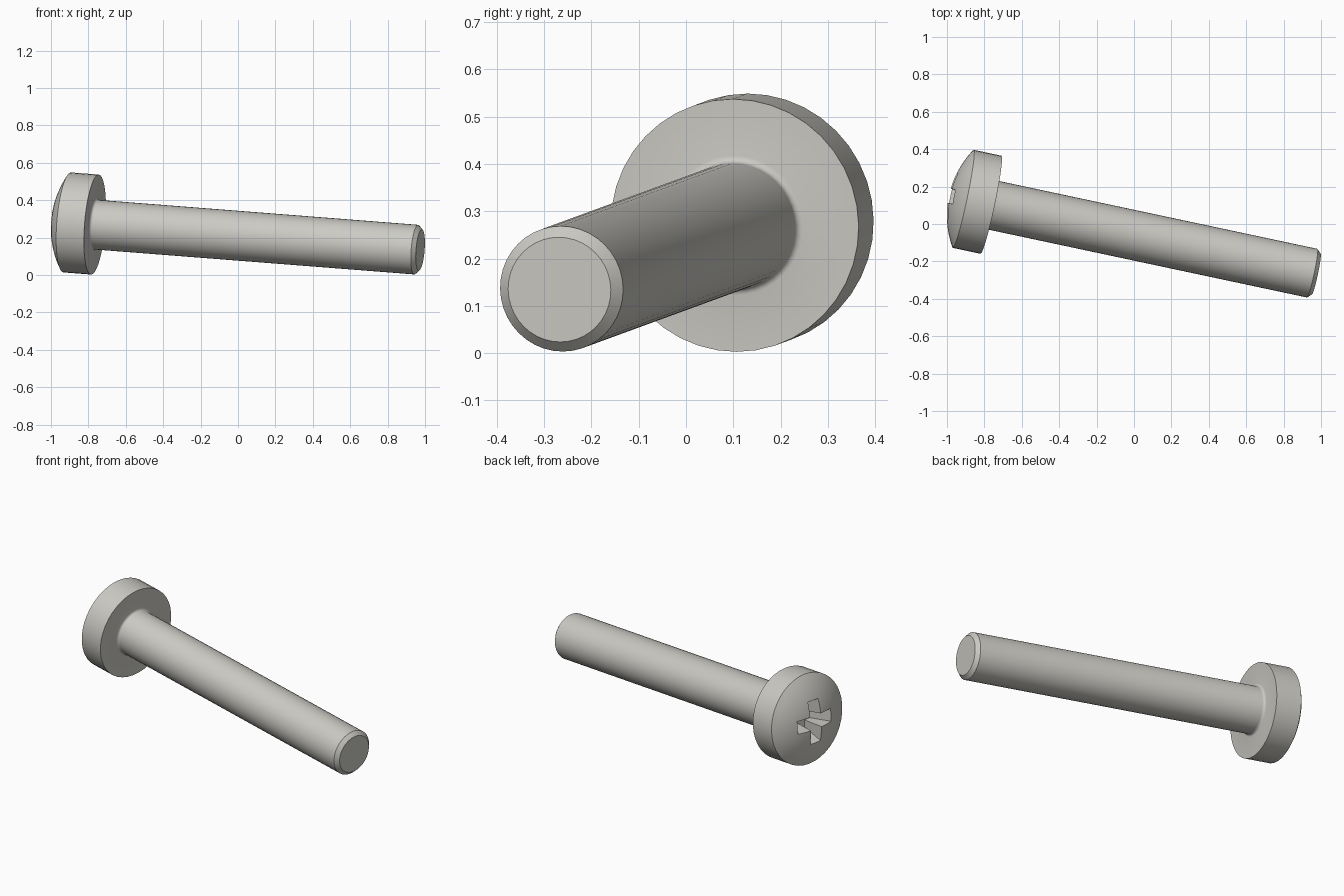
import bpy, bmesh, math
from mathutils import Vector, Matrix

cube = bpy.data.objects.get("Cube")
if cube:
    bpy.data.objects.remove(cube, do_unlink=True)

HEAD_R, HEAD_H, DOME_H = 0.268, 0.152, 0.077
SHANK_R, SHANK_L = 0.133, 1.784
FILLET, CHAMFER, SEGMENTS = 0.015, 0.022, 40

steel = bpy.data.materials.new("warm grey steel")
steel.use_nodes = True
colour = (0.60, 0.59, 0.55, 1)
steel.diffuse_color = colour
steel.node_tree.nodes["Principled BSDF"].inputs["Base Color"].default_value = colour


def make_object(name, bm):
    bmesh.ops.recalc_face_normals(bm, faces=bm.faces)
    mesh = bpy.data.meshes.new(name)
    bm.to_mesh(mesh)
    bm.free()
    mesh.materials.append(steel)
    obj = bpy.data.objects.new(name, mesh)
    bpy.context.collection.objects.link(obj)
    return obj


def lathe(name, profile):
    bm = bmesh.new()
    verts = [bm.verts.new((r, 0, z)) for r, z in profile]
    edges = [bm.edges.new(pair) for pair in zip(verts, verts[1:])]
    bmesh.ops.spin(bm, geom=verts + edges, cent=(0, 0, 0), axis=(0, 0, 1),
                   angle=math.tau, steps=SEGMENTS, use_duplicate=False)
    bmesh.ops.remove_doubles(bm, verts=bm.verts, dist=0.0001)
    return make_object(name, bm)


def tapered_blade(name, along_y, z_top, z_bottom):
    # Slot cutter: wide at the dome, narrower and shorter at the floor
    bm = bmesh.new()
    bmesh.ops.create_cube(bm, size=2)
    for v in bm.verts:
        length, width, z = (0.145, 0.042, z_top) if v.co.z < 0 else (0.07, 0.028, z_bottom)
        v.co = Vector((v.co.x * length, v.co.y * width, z))
    if along_y:
        bmesh.ops.rotate(bm, verts=bm.verts, matrix=Matrix.Rotation(math.pi / 2, 3, 'Z'))
    return make_object(name, bm)


# Domed head, underside fillet, shank and chamfered tip as one turned profile
dome_r = (HEAD_R ** 2 + DOME_H ** 2) / (2 * DOME_H)
dome_angle = math.asin(HEAD_R / dome_r)
apex = -HEAD_H - DOME_H
profile = []
for i in range(9):
    a = dome_angle * i / 8
    profile.append((dome_r * math.sin(a), apex + dome_r * (1 - math.cos(a))))
profile.append((HEAD_R, 0))
for i in range(5):
    a = math.pi / 2 * i / 4
    profile.append((SHANK_R + FILLET * (1 - math.sin(a)), FILLET * (1 - math.cos(a))))
profile += [(SHANK_R, SHANK_L - CHAMFER), (SHANK_R - CHAMFER, SHANK_L), (0, SHANK_L)]
screw = lathe("screw_body", profile)

# Cross recess
cutters = [tapered_blade("recess_cutter", side, apex - 0.02, apex + 0.13) for side in (False, True)]
for cutter in cutters:
    cutter.hide_render = True
    cut = screw.modifiers.new("cross recess", 'BOOLEAN')
    cut.operation, cut.solver, cut.object = 'DIFFERENCE', 'EXACT', cutter
bpy.ops.object.select_all(action='DESELECT')
bpy.context.view_layer.objects.active = screw
screw.select_set(True)
for name in [m.name for m in screw.modifiers]:
    bpy.ops.object.modifier_apply(modifier=name)
for cutter in cutters:
    bpy.data.objects.remove(cutter, do_unlink=True)
bpy.ops.object.shade_smooth_by_angle(angle=math.radians(25))

# Lay the screw down so the rim of the head and the tip both touch the ground
axis = Vector((1, -0.213, -0.078)).normalized()
side = Vector((0, 0, 1)).cross(axis).normalized()
up = axis.cross(side)
turn = Matrix((side, up, axis)).transposed().to_4x4()
screw.matrix_world = Matrix.Translation((-0.765, 0.103, 0.27)) @ turn
